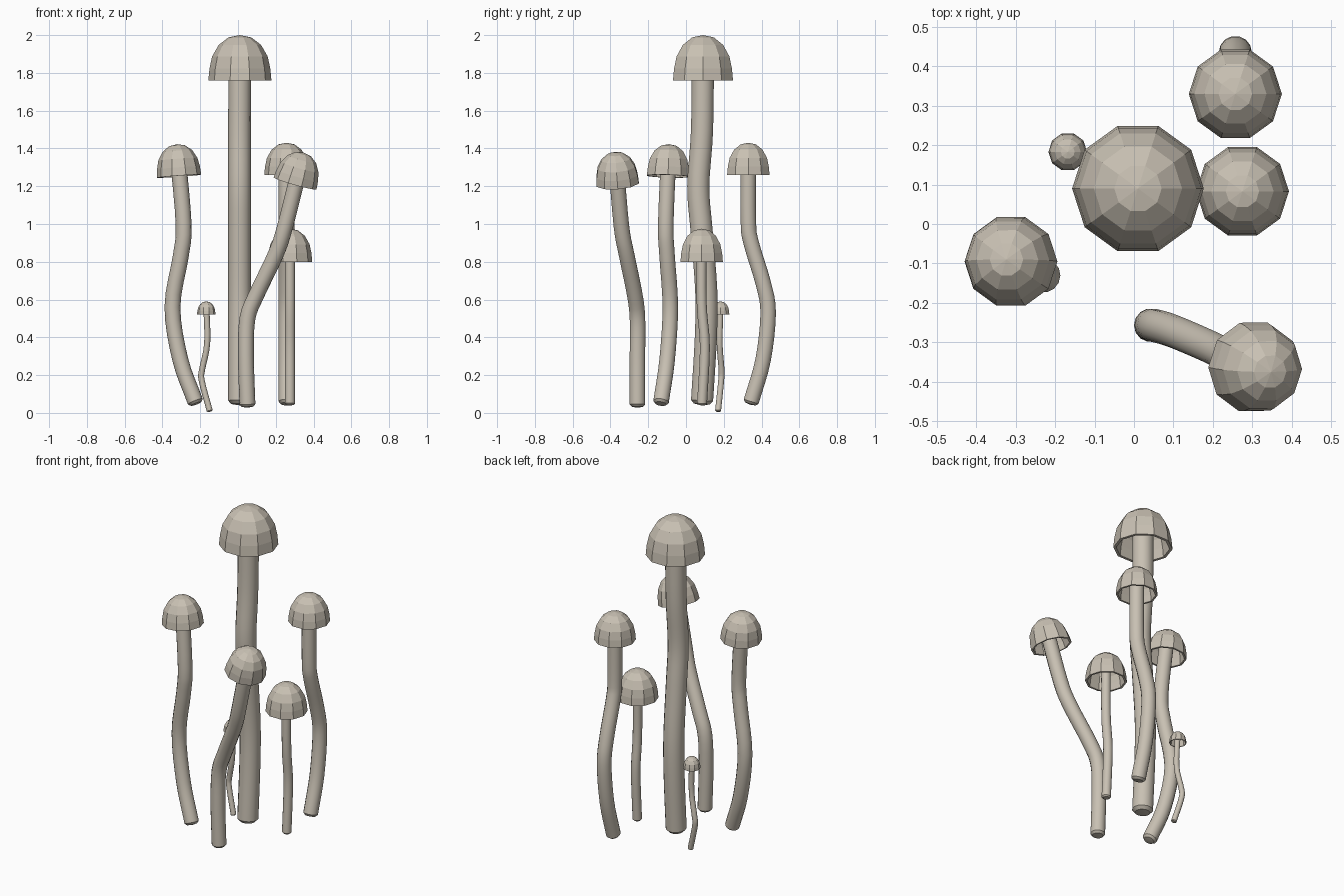
import bpy, bmesh, math
from mathutils import Vector

if "Cube" in bpy.data.objects:
    bpy.data.objects.remove(bpy.data.objects["Cube"])

mat = bpy.data.materials.new("warm_beige")
mat.diffuse_color = (0.58, 0.53, 0.45, 1)
mat.use_nodes = True
mat.node_tree.nodes["Principled BSDF"].inputs["Base Color"].default_value = mat.diffuse_color


def make_object(name, rings, tip_start, tip_end):
    """Skin a list of vertex rings and close both ends with a tip point."""
    bm = bmesh.new()
    vs = [[bm.verts.new(p) for p in r] for r in rings]
    n = len(vs[0])
    for a, b in zip(vs, vs[1:]):
        for i in range(n):
            j = (i + 1) % n
            bm.faces.new((a[i], a[j], b[j], b[i]))
    for ring, tip in ((vs[0], tip_start), (vs[-1], tip_end)):
        t = bm.verts.new(tip)
        for i in range(n):
            bm.faces.new((ring[i], ring[(i + 1) % n], t))
    bmesh.ops.recalc_face_normals(bm, faces=bm.faces)
    me = bpy.data.meshes.new(name)
    bm.to_mesh(me)
    bm.free()
    me.materials.append(mat)
    ob = bpy.data.objects.new(name, me)
    bpy.context.collection.objects.link(ob)
    return ob


def circle(center, radius, axis, n):
    q = Vector((0, 0, 1)).rotation_difference(axis)
    return [center + q @ Vector((radius * math.cos(2 * math.pi * i / n),
                                 radius * math.sin(2 * math.pi * i / n), 0)) for i in range(n)]


def smooth_path(pts, steps=4):
    """Catmull-Rom curve through the points."""
    p = [2 * pts[0] - pts[1]] + pts + [2 * pts[-1] - pts[-2]]
    out = []
    for k in range(1, len(p) - 2):
        a, b, c, d = p[k - 1:k + 3]
        for s in range(steps):
            t = s / steps
            out.append(0.5 * (2 * b + (c - a) * t + (2 * a - 5 * b + 4 * c - d) * t * t
                              + (3 * b - a - 3 * c + d) * t ** 3))
    return out + [pts[-1]]


# cap profiles as (radius, height) fractions: outer dome, then hollow inside
OUTER = [(0.36, 0.95), (0.67, 0.785), (0.88, 0.53), (0.965, 0.26), (1.0, 0.0)]
INNER = [(0.90, 0.0), (0.865, 0.25), (0.79, 0.48), (0.60, 0.70), (0.32, 0.85)]


def mushroom(name, path, stem_r, cap_center, cap_r, cap_h, tilt=(0, 0, 1)):
    up = Vector(tilt).normalized()
    c = Vector(cap_center)
    # stem, running up inside the hollow cap
    pts = smooth_path([Vector(p) for p in path] + [c + up * cap_h * 0.8])
    rings = []
    for i, p in enumerate(pts):
        d = (pts[min(i + 1, len(pts) - 1)] - pts[max(i - 1, 0)]).normalized()
        if i == 0:  # rounded foot
            foot = d
            rings.append(circle(p - d * stem_r * 0.3, stem_r * 0.72, d, 14))
        rings.append(circle(p, stem_r, d, 14))
    stem = make_object(name + "_stem", rings, pts[0] - foot * stem_r * 0.42, pts[-1])
    for f in stem.data.polygons:
        f.use_smooth = True
    stem.data.set_sharp_from_angle(angle=math.radians(35))
    # ten-sided faceted cap
    rings = [circle(c + up * h * cap_h, r * cap_r, up, 10) for r, h in OUTER + INNER]
    make_object(name + "_cap", rings, c + up * cap_h, c + up * cap_h * 0.89)


mushroom("tall_mushroom",
         [(0.008, 0.085, 0.065), (0.008, 0.105, 0.4), (0.008, 0.107, 0.65), (0.008, 0.082, 0.97),
          (0.008, 0.065, 1.2), (0.008, 0.085, 1.5)],
         0.06, (0.01, 0.09, 1.76), 0.167, 0.24)
mushroom("left_mushroom",
         [(-0.226, -0.132, 0.06), (-0.305, -0.1, 0.28), (-0.347, -0.083, 0.56), (-0.303, -0.1, 0.83),
          (-0.288, -0.107, 1.0)],
         0.042, (-0.312, -0.095, 1.253), 0.118, 0.17, (-0.07, 0.03, 1))
mushroom("back_mushroom",
         [(0.257, 0.345, 0.06), (0.257, 0.408, 0.28), (0.257, 0.435, 0.53), (0.257, 0.408, 0.69),
          (0.257, 0.345, 0.9), (0.257, 0.33, 1.02)],
         0.042, (0.257, 0.33, 1.26), 0.118, 0.17)
mushroom("leaning_mushroom",
         [(0.05, -0.257, 0.045), (0.042, -0.257, 0.3), (0.05, -0.257, 0.5), (0.1, -0.272, 0.63),
          (0.2, -0.315, 0.84), (0.25, -0.342, 0.99)],
         0.042, (0.302, -0.362, 1.215), 0.118, 0.17, (0.28, -0.08, 1))
mushroom("short_mushroom",
         [(0.275, 0.085, 0.05), (0.275, 0.1, 0.35), (0.275, 0.083, 0.58)],
         0.027, (0.275, 0.083, 0.8), 0.118, 0.175)
mushroom("tiny_mushroom",
         [(-0.15, 0.17, 0.012), (-0.192, 0.186, 0.17), (-0.19, 0.188, 0.23), (-0.163, 0.178, 0.37)],
         0.016, (-0.168, 0.183, 0.52), 0.049, 0.07)
